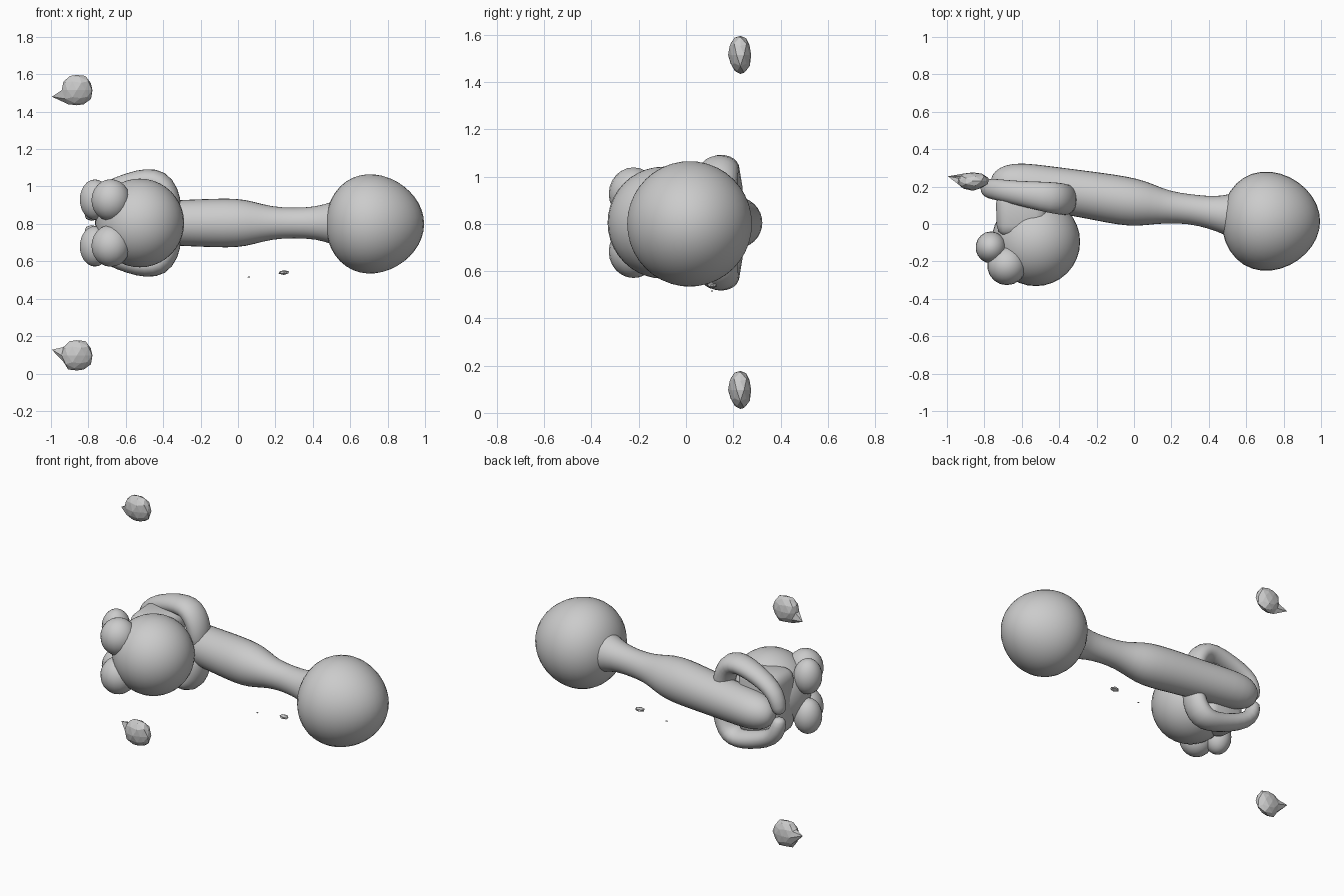
import bpy, bmesh, math, random
from mathutils import Vector

if "Cube" in bpy.data.objects:
    bpy.data.objects.remove(bpy.data.objects["Cube"])

MID = 0.805  # height of the mirror plane


def finish(name, bm, smooth=True, subsurf=0):
    bmesh.ops.recalc_face_normals(bm, faces=bm.faces)
    me = bpy.data.meshes.new(name)
    bm.to_mesh(me)
    bm.free()
    for p in me.polygons:
        p.use_smooth = smooth
    ob = bpy.data.objects.new(name, me)
    bpy.context.collection.objects.link(ob)
    if subsurf:
        ob.modifiers.new("subsurf", 'SUBSURF').levels = subsurf
        ob.modifiers["subsurf"].render_levels = subsurf
    return ob


def ball(name, loc, size, taper=0.0, seg=32, rings=20):
    bm = bmesh.new()
    bmesh.ops.create_uvsphere(bm, u_segments=seg, v_segments=rings, radius=1)
    for v in bm.verts:
        x, y, z = v.co
        f = 1 - taper * x
        v.co = Vector(loc) + Vector((x * size[0], y * size[1] * f, z * size[2] * f))
    return finish(name, bm)


def tube(name, pts, up, sides=16, flip=1):
    """Loft circles along points (x, y, z, radius across, radius along up)."""
    bm = bmesh.new()
    rings = []
    for i, (x, y, z, ra, rb) in enumerate(pts):
        a, b = pts[max(i - 1, 0)], pts[min(i + 1, len(pts) - 1)]
        t = (Vector(b[:3]) - Vector(a[:3])).normalized()
        side = t.cross(Vector(up)).normalized()
        top = side.cross(t)
        ring = []
        for k in range(sides):
            w = 2 * math.pi * k / sides
            p = Vector((x, y, z)) + side * ra * math.cos(w) + top * rb * math.sin(w)
            p.z = MID + flip * p.z
            ring.append(bm.verts.new(p))
        rings.append(ring)
    for r, s in zip(rings, rings[1:]):
        for k in range(sides):
            n = (k + 1) % sides
            bm.faces.new((r[k], r[n], s[n], s[k]))
    bm.faces.new(rings[0])
    bm.faces.new(rings[-1])
    return finish(name, bm, subsurf=1)


# Large egg-shaped end ball
ball("end_ball", (0.732, 0.015, 0.80), (0.263, 0.264, 0.264), 0.1)

# Long arm with a narrow neck
tube("arm", [
    (0.60, 0.04, 0, .15, .15), (0.50, 0.05, 0, .112, .115),
    (0.42, 0.06, 0, .088, .088), (0.30, 0.08, 0, .080, .082),
    (0.18, 0.09, 0, .087, .088), (0.08, 0.105, 0, .115, .118),
    (0.00, 0.115, 0, .132, .134), (-0.12, 0.135, 0, .134, .134),
    (-0.30, 0.165, 0, .127, .125), (-0.48, 0.19, 0, .125, .12),
    (-0.62, 0.21, 0, .122, .115), (-0.70, 0.22, 0, .100, .10),
    (-0.75, 0.225, 0, .060, .06), (-0.765, 0.225, 0, .02, .02)], (0, 0, 1))

# Round front knob
ball("front_knob", (-0.525, -0.095, MID), (0.237, 0.237, 0.237))

# Block joining the knob to the arm
bm = bmesh.new()
bmesh.ops.create_cube(bm, size=1)
for v in bm.verts:
    k = 1.0 if v.co.y > 0 else 0.94
    v.co = Vector((-0.60 + v.co.x * 0.28 * k, 0.05 + v.co.y * 0.24, MID + v.co.z * 0.41 * k))
bmesh.ops.bevel(bm, geom=bm.edges[:], offset=0.06, segments=3, affect='EDGES', profile=0.5)
finish("joining_block", bm)

for s, side in ((1, "upper"), (-1, "lower")):
    # Curved clamp arm wrapping around the block
    tube(f"{side}_clamp", [
        (-0.36, 0.13, 0.00, .05, .07), (-0.355, 0.13, 0.08, .058, .085),
        (-0.375, 0.132, 0.16, .066, .088), (-0.42, 0.138, 0.225, .068, .088),
        (-0.49, 0.148, 0.235, .062, .082), (-0.58, 0.16, 0.215, .057, .072),
        (-0.68, 0.175, 0.18, .055, .062), (-0.76, 0.188, 0.13, .05, .058),
        (-0.785, 0.19, 0.05, .045, .05), (-0.785, 0.19, 0.01, .03, .03)],
        (0, 1, 0), 12, s)

    # Two bumps on the left of the knob
    ball(f"{side}_front_bump", (-0.68, -0.222, MID + s * 0.122),
         (0.105, 0.105, 0.112), 0, 18, 12)
    ball(f"{side}_rear_bump", (-0.765, -0.125, MID + s * 0.125),
         (0.082, 0.085, 0.108), 0, 18, 12)

    # Detached rough chunk with a pointed tip
    random.seed(4)
    bm = bmesh.new()
    bmesh.ops.create_icosphere(bm, subdivisions=2, radius=1)
    tip = min(bm.verts, key=lambda v: (v.co - Vector((-1, 0.2, -0.3 * s))).length)
    cz = 1.515 if s > 0 else 0.097
    for v in bm.verts:
        f = random.uniform(0.9, 1.06)
        v.co = Vector((-0.862 + v.co.x * 0.085 * f, 0.23 + v.co.y * 0.05 * f, cz + v.co.z * 0.086 * f))
    tip.co = (-0.995, 0.255, cz + (-0.035 if s > 0 else 0.03))
    finish(f"{side}_loose_chunk", bm, False)

# Tiny loose shards beneath the arm
for name, x, z, size in (("large_shard", 0.245, 0.54, 0.032), ("small_shard", 0.058, 0.516, 0.008)):
    bm = bmesh.new()
    bmesh.ops.create_icosphere(bm, subdivisions=1, radius=size)
    for v in bm.verts:
        v.co = Vector((x + v.co.x, 0.11 + v.co.y * 0.7, z + v.co.z * 0.4))
    finish(name, bm, False)
